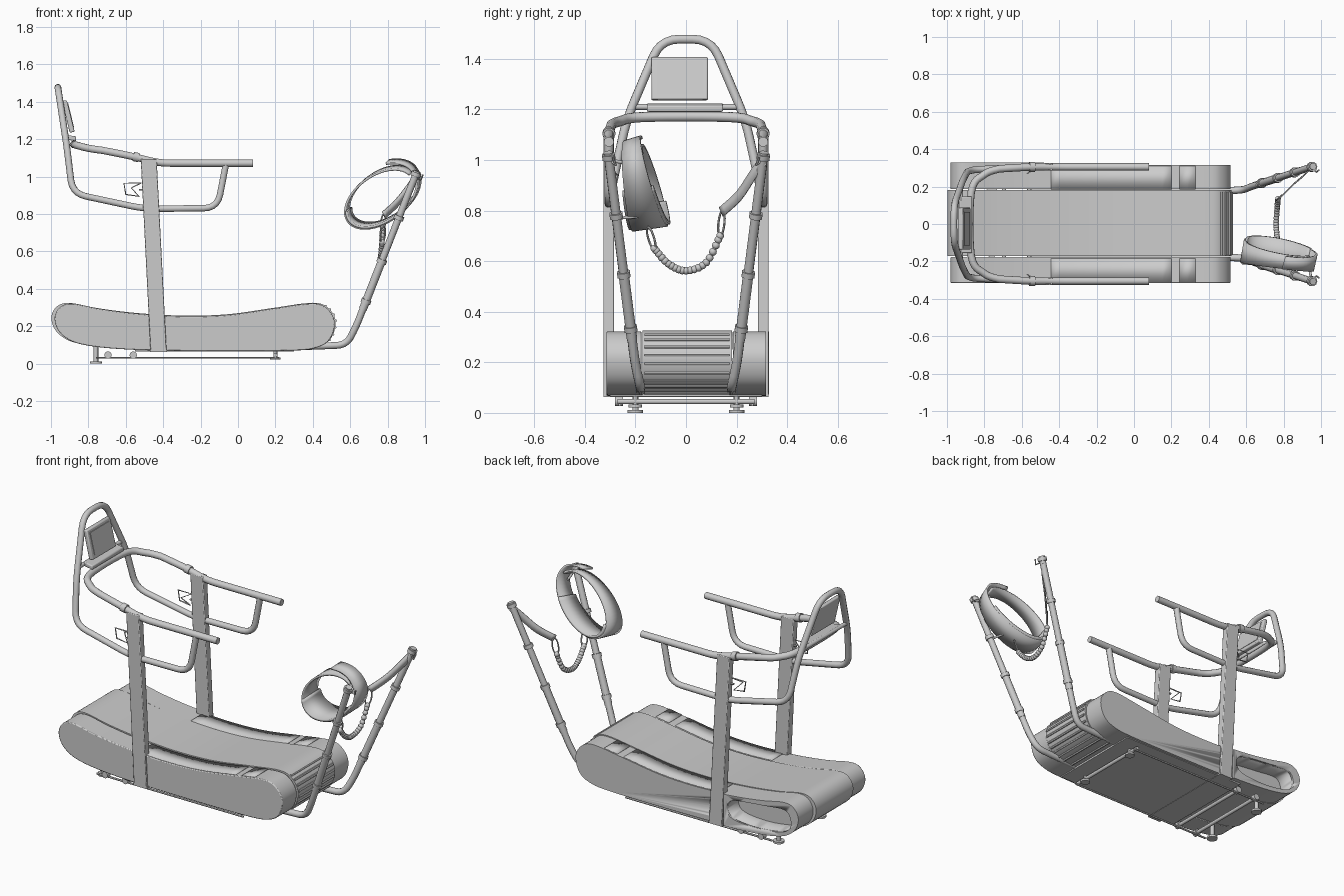
import bpy, bmesh, math
from mathutils import Vector as V

if "Cube" in bpy.data.objects:
    bpy.data.objects.remove(bpy.data.objects["Cube"])


def finish(name, bm, angle=35):
    bmesh.ops.recalc_face_normals(bm, faces=bm.faces)
    me = bpy.data.meshes.new(name)
    bm.to_mesh(me)
    bm.free()
    for p in me.polygons:
        p.use_smooth = True
    ob = bpy.data.objects.new(name, me)
    bpy.context.collection.objects.link(ob)
    bpy.context.view_layer.objects.active = ob
    ob.select_set(True)
    bpy.ops.object.shade_smooth_by_angle(angle=math.radians(angle))
    ob.select_set(False)
    return ob


def spline(pts, n=4, closed=False):
    """Catmull-Rom through the points."""
    pts = [V(p) for p in pts]
    k, out = len(pts), []
    for i in range(k if closed else k - 1):
        g = (lambda j: pts[j % k]) if closed else (lambda j: pts[max(0, min(k - 1, j))])
        a, b, c, d = g(i - 1), g(i), g(i + 1), g(i + 2)
        for s in range(n):
            t = s / n
            out.append(0.5 * (2 * b + (c - a) * t + (2 * a - 5 * b + 4 * c - d) * t * t
                              + (3 * b - a - 3 * c + d) * t ** 3))
    return out if closed else out + [pts[-1]]


def rounded(pts, r):
    """Polyline with its corners replaced by arcs."""
    pts = [V(p) for p in pts]
    out = [pts[0]]
    for a, b, c in zip(pts, pts[1:], pts[2:]):
        k = min(r, (a - b).length * .48, (c - b).length * .48)
        p, q = b + (a - b).normalized() * k, b + (c - b).normalized() * k
        out += [p * (1 - t) ** 2 + b * 2 * t * (1 - t) + q * t * t for t in (0, .2, .4, .6, .8, 1)]
    return out + [pts[-1]]


def tube(name, pts, r, closed=False, res=3):
    cu = bpy.data.curves.new(name, 'CURVE')
    cu.dimensions, cu.bevel_depth, cu.bevel_resolution = '3D', r, res
    cu.use_fill_caps = True
    sp = cu.splines.new('POLY')
    sp.points.add(len(pts) - 1)
    for p, q in zip(sp.points, pts):
        p.co = (*q, 1)
    sp.use_cyclic_u = closed
    tmp = bpy.data.objects.new("path", cu)
    bpy.context.collection.objects.link(tmp)
    me = bpy.data.meshes.new_from_object(tmp.evaluated_get(bpy.context.evaluated_depsgraph_get()))
    bpy.data.objects.remove(tmp)
    bm = bmesh.new()
    bm.from_mesh(me)
    return finish(name, bm, 50)


def prism(name, prof, y0, y1, clip=None, bevel=0):
    """Side profile in x,z extruded along y, optionally cut off beyond x = clip."""
    bm = bmesh.new()
    f = bm.faces.new([bm.verts.new((p[0], y0, p[1])) for p in prof])
    g = bmesh.ops.extrude_face_region(bm, geom=[f])
    bmesh.ops.translate(bm, vec=(0, y1 - y0, 0), verts=[v for v in g['geom'] if isinstance(v, bmesh.types.BMVert)])
    if clip is not None:
        bmesh.ops.bisect_plane(bm, geom=bm.verts[:] + bm.edges[:] + bm.faces[:], plane_co=(clip, 0, 0),
                               plane_no=(1, 0, 0), clear_outer=True)
        bmesh.ops.holes_fill(bm, edges=[e for e in bm.edges if e.is_boundary])
    ob = finish(name, bm)
    if bevel:
        m = ob.modifiers.new("bevel", 'BEVEL')
        m.width, m.segments = bevel, 2
    return ob


def ribbon(name, pts, widths, thick):
    bm = bmesh.new()
    rows = [(bm.verts.new(V(p) - V(w) / 2), bm.verts.new(V(p) + V(w) / 2)) for p, w in zip(pts, widths)]
    for a, b in zip(rows, rows[1:]):
        bm.faces.new((a[0], b[0], b[1], a[1]))
    ob = finish(name, bm)
    m = ob.modifiers.new("thickness", 'SOLIDIFY')
    m.thickness, m.offset = thick, 0
    return ob


def ball(name, p, r):
    bm = bmesh.new()
    bmesh.ops.create_uvsphere(bm, u_segments=10, v_segments=6, radius=r)
    bmesh.ops.translate(bm, vec=p, verts=bm.verts)
    return finish(name, bm, 80)


def cut(ob, cutter):
    m = ob.modifiers.new("recess", 'BOOLEAN')
    m.object, m.operation, m.solver = cutter, 'DIFFERENCE', 'EXACT'
    cutter.hide_render = True
    cutter.hide_set(True)


# Curved deck: belt in the middle, side covers on both sides
prof = spline([(-.998, .24), (-.97, .305), (-.9, .325), (-.75, .297), (-.55, .272), (-.3, .257), (-.05, .265),
               (.2, .3), (.4, .326), (.48, .3), (.522, .23), (.5, .14), (.43, .092), (.28, .074), (-.2, .072),
               (-.6, .08), (-.85, .107), (-.96, .16)], 5, True)
mid = V((-.24, .2))
side = [V((mid.x + (p.x - mid.x) * .985 + .006, p.y - .004)) for p in prof]
prism("running_belt", prof, -.172, .182)
prism("left_side_cover", side, -.315, -.176, bevel=.005)
right = prism("right_side_cover", side, .186, .316)
front = prism("right_front_cover", side, .316, .328, clip=-.48)

# Oval recess in the right cover
cutter = prism("recess_cutter", spline([(-.93, .22), (-.89, .275), (-.75, .265), (-.6, .25), (-.53, .235),
                                        (-.5, .185), (-.54, .13), (-.7, .115), (-.86, .135), (-.92, .17)], 4, True),
               .215, .4)
cut(right, cutter)
cut(front, cutter)

# Foot plates on top of the covers
for s in (-1, 1):
    for x0, x1 in ((-.48, .2), (.2, .34)):
        top = [p for p in side if x0 <= p.x <= x1 and p.y > .2]
        ribbon("foot_plate", [(p.x, s * .247, p.y + .001) for p in top], [(0, .125, 0)] * len(top), .006)

# Slats wrapping the rear end of the belt
for p in [q for q in prof if q.x > .3 and q.y < .31][::2]:
    tube("rear_slat", [(p.x, -.165, p.y), (p.x, .172, p.y)], .007, res=1)

# Belly plate
prism("belly_plate", [(-.55, .064), (.3, .064), (.3, .078), (-.55, .078)], -.3, .3)

for s in (-1, 1):
    # Leaning uprights
    ys = sorted((s * .285, s * .327))
    prism("upright", [(-.52, 1.095), (-.435, 1.095), (-.382, .07), (-.468, .07)], *ys, bevel=.004)
    tube("rail_sleeve", [(-.56, s * .305, 1.108), (-.53, s * .305, 1.102)], .026)
    # Wire holder beside the upright
    w = [(-.52, s * .3, .965), (-.61, s * .3, .965), (-.60, s * .3, .905), (-.53, s * .3, .895), (-.57, s * .27, .94)]
    tube("wire_holder", w, .004, True, 1)
    tube("wire_stem", [(-.53, s * .3, .93), (-.47, s * .3, .93)], .006, res=1)

# Upper hand rail bent round the front
half = [(.08, .305, 1.072), (-.42, .305, 1.072), (-.56, .305, 1.108), (-.72, .295, 1.14)]
bend = [(-.8, .265, 1.152), (-.87, .17, 1.17)]
mir = lambda pts: [(x, -y, z) for x, y, z in reversed(pts)]
path = rounded(half, .06)[:-1] + spline([half[-1]] + bend + mir(bend) + mir(half)[:1], 6)
path += rounded(mir(half), .06)[1:]
tube("hand_rail", path, .02)

# Lower rail rising into the tall console hoop
low = [(-.065, .305, 1.065), (-.11, .305, .832), (-.5, .305, .828), (-.885, .29, .91),
       (-.915, .235, 1.16), (-.963, .1, 1.478)]
tube("console_hoop", rounded(low + mir(low), .075), .018)

# Console and tray
prism("console", [(-.94, 1.405), (-.915, 1.408), (-.873, 1.24), (-.9, 1.235)], -.137, .087, bevel=.006)
prism("console_screen", [(-.912, 1.39), (-.907, 1.39), (-.876, 1.262), (-.881, 1.262)], -.115, .065)
prism("console_tray", [(-.93, 1.2), (-.865, 1.19), (-.865, 1.215), (-.93, 1.225)], -.155, .147, bevel=.006)
tube("console_brace", [(-.925, -.21, 1.21), (-.925, .21, 1.21)], .012)

# Under frame, rollers and feet
for s in (-1, 1):
    tube("base_rod", [(-.76, s * .262, .032), (.22, s * .262, .032)], .006, res=1)
    tube("front_foot_stem", [(-.76, s * .2, .01), (-.76, s * .2, .1)], .013)
    tube("front_foot_pad", [(-.76, s * .2, 0), (-.76, s * .2, .012)], .032)
    tube("rear_foot_pad", [(.2, s * .2, .022), (.2, s * .2, .034)], .028)
    tube("rear_foot_stem", [(.2, s * .2, .03), (.2, s * .2, .07)], .01)
    for x in (-.695, -.56):
        tube("roller", [(x, s * .25, .046), (x, s * .28, .046)], .02)
for x in (-.695, -.56, .2):
    tube("cross_bar", [(x, -.27, .045), (x, .27, .045)], .011)
prism("upright_bracket", [(-.47, .062), (-.38, .062), (-.38, .076), (-.47, .076)], -.327, .327)

# Rear arms with collars
for s in (-1, 1):
    a, b = V((.62, s * .198, .17)), V((.958, s * .308, 1.03))
    tube("rear_arm", rounded([(.2, s * .18, .085), (.58, s * .18, .1), a + (b - a) * .03, b], .11), .019)
    tube("rear_arm_lower_sleeve", [a + (b - a) * .14, a + (b - a) * .44], .0215)
    for t in (.19, .44, .71, .98):
        c = a + (b - a) * t
        d = (b - a).normalized() * .011
        tube("arm_collar", [c - d, c + d], .027)
    tube("arm_hook", [b + V((-.03, 0, -.02)), b + V((.02, -s * .03, -.05)), b + V((.03, -s * .02, -.02))], .005, res=1)

# Waist belt: an overlapping oval band
pts, wid = [], []
c, t0 = V((.768, -.175, .893)), math.radians(35)
for i in range(61):
    t = math.radians(5 + 6.9 * i)
    k = .95 + .13 * (i / 60) ** 2 + (.12 * max(0, i - 52) / 8)
    e, f = .215 * k * math.cos(t), .13 * k * math.sin(t)
    p = c + V((e * math.cos(t0) - f * math.sin(t0), 0, e * math.sin(t0) + f * math.cos(t0)))
    p.y -= (p.x - c.x) * .1 + (p.z - c.z) * .15
    pts.append(p)
    wid.append((.02, .105 - (p.z - c.z) * .2, .02))
ribbon("waist_belt", pts, wid, .012)
ribbon("belt_pad", [p + (c - p) * .05 for p in pts[22:45]], [V(w) * 1.15 for w in wid[22:45]], .014)
tube("belt_tie", [(.93, -.2, .98), (.95, -.3, 1.0)], .007)
tube("belt_lower_tie", [(.83, -.19, .775), (.855, -.275, .77)], .006)

# Tether: two snap links, beaded cord and a flat strap
def link(p, q):
    p, q = V(p), V(q)
    m, u, w = (p + q) / 2, (p - q) / 2, V((.012, .012, 0))
    ring = [m + u * math.cos(i * math.pi / 8) + w * math.sin(i * math.pi / 8) for i in range(16)]
    tube("snap_link", ring, .0045, True, 1)


link((.78, -.15, .735), (.77, -.125, .645))
link((.78, .145, .8), (.77, .135, .7))
cord = spline([(.77, -.125, .65), (.765, -.07, .59), (.76, 0, .562), (.765, .08, .595), (.77, .135, .7)], 5)
tube("tether_cord", cord, .009)
for p in cord:
    ball("cord_bead", p, .0155)
ribbon("tether_strap", spline([(.78, .14, .795), (.85, .21, .86), (.92, .27, .95), (.95, .31, 1.0)], 4),
       [(-.015, -.015, .035)] * 13, .007)
